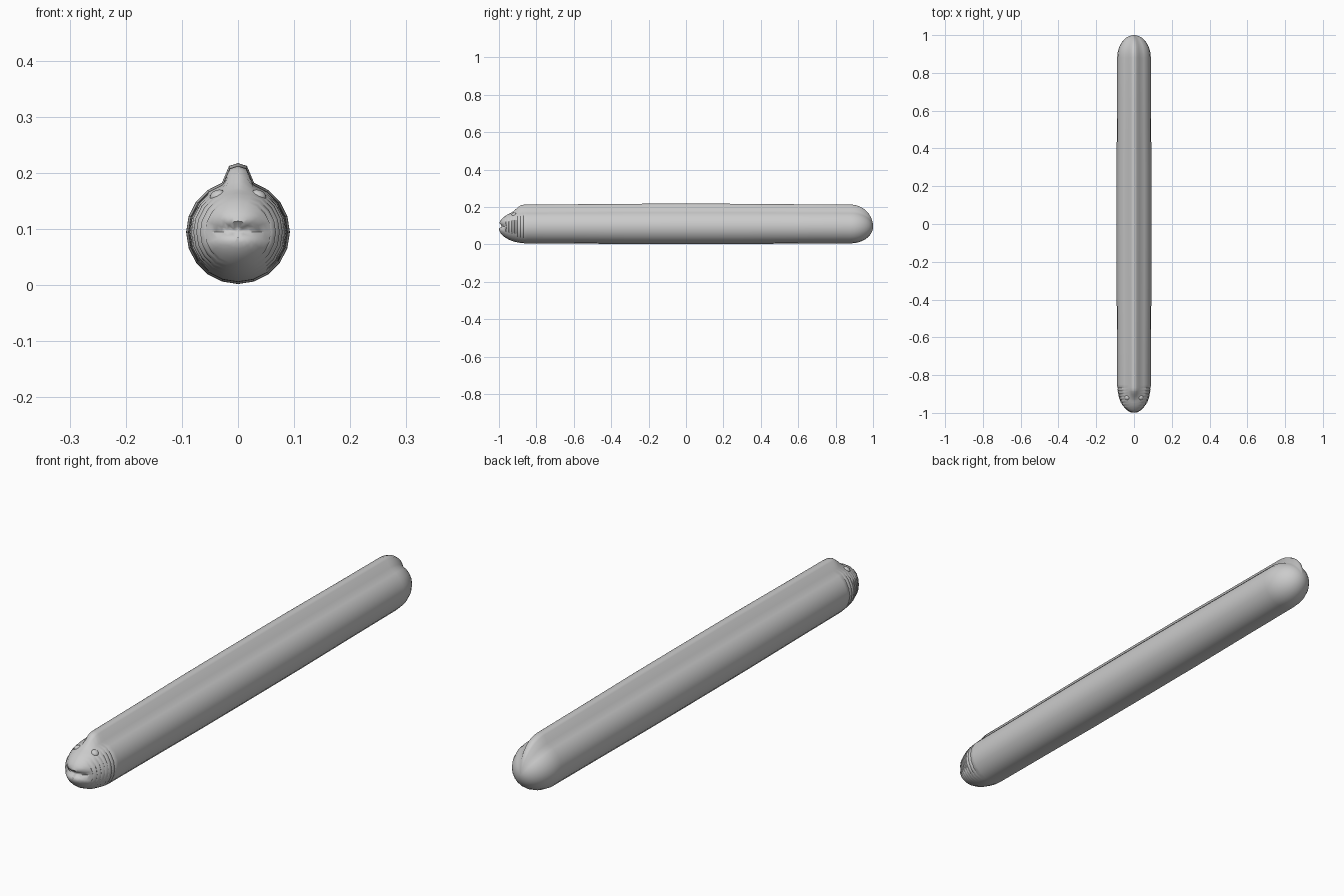
import bpy, bmesh, math

if "Cube" in bpy.data.objects:
    bpy.data.objects.remove(bpy.data.objects["Cube"])

R, ZC, SIDES = 0.0925, 0.0945, 20
NOSE, HEAD_END, TAIL_START, TAIL = -1.003, -0.85, 0.88, 1.0
GILLS = [-0.962 + 0.0155 * i for i in range(7)]


def smoothstep(a, b, t):
    t = max(0, min(1, (t - a) / (b - a)))
    return t * t * (3 - 2 * t)


def radius(y):
    # rounded snout and tail, faintly thicker middle
    r = R - 0.0035 * smoothstep(0.2, 0.85, abs(y))
    if y < HEAD_END:
        t = (HEAD_END - y) / (HEAD_END - NOSE)
    elif y > TAIL_START:
        t = (y - TAIL_START) / (TAIL - TAIL_START)
    else:
        return r
    return r * math.sqrt(max(0, 1 - t * t))


def section(y):
    # round belly plus a three-point back ridge, gill grooves in the sides
    r = radius(y)
    s = r / R
    h = smoothstep(-0.94, -0.875, y)
    pts = []
    for k in range(1, SIDES):
        a = 2 * math.pi * k / SIDES
        x, z = math.sin(a), math.cos(a)
        g = 1
        if abs(z) < 0.7 and any(abs(y - q) < 0.001 for q in GILLS):
            g = 1 - 0.003 / max(r, 0.03)
        pts.append((r * g * x, r * g * z))
    edge = R * 0.98 * (1 - h) + 0.118 * h
    top = R * (1 - h) + 0.123 * h
    ex = 0.010 * (1 - h) + 0.016 * h
    pts += [(-ex * s, edge * s), (0, top * s), (ex * s, edge * s)]
    return pts


def mouth(x, y, z):
    # horizontal notch across the snout tip
    d = 0.02 * math.exp(-((z - 0.098) / 0.010) ** 2)
    return (x, y + d * (1 - smoothstep(-0.985, -0.955, y)), z)


# stations along the body
ys = [HEAD_END + (NOSE - HEAD_END) * math.cos(math.pi / 2 * i / 14) for i in range(1, 15)]
ys = [y for y in ys if all(abs(y - g) > 0.004 for g in GILLS)]
for g in GILLS:
    ys += [g - 0.003, g, g + 0.003]
ys += [-0.6, -0.3, 0, 0.3, 0.6]
ys += [TAIL_START + (TAIL - TAIL_START) * math.sin(math.pi / 2 * i / 10) for i in range(10)]
ys.sort()

# body
bm = bmesh.new()
rings = [[bm.verts.new(mouth(x, y, ZC + z)) for x, z in section(y)] for y in ys]
n = len(rings[0])
for a, b in zip(rings, rings[1:]):
    for i in range(n):
        j = (i + 1) % n
        bm.faces.new((a[i], a[j], b[j], b[i]))
for ring, y in ((rings[0], NOSE), (rings[-1], TAIL)):
    tip = bm.verts.new(mouth(0, y, ZC))
    for i in range(n):
        bm.faces.new((ring[i], ring[(i + 1) % n], tip))
bmesh.ops.recalc_face_normals(bm, faces=bm.faces)
me = bpy.data.meshes.new("body")
bm.to_mesh(me)
bm.free()
body = bpy.data.objects.new("body", me)
bpy.context.collection.objects.link(body)
bpy.context.view_layer.objects.active = body
body.select_set(True)
bpy.ops.object.shade_smooth_by_angle(angle=math.radians(50))

# eyes
for side in (-1, 1):
    bpy.ops.mesh.primitive_uv_sphere_add(segments=16, ring_count=8, radius=1,
                                         location=(side * 0.037, -0.92, 0.160))
    eye = bpy.context.object
    eye.name = "eye_right" if side > 0 else "eye_left"
    eye.scale = (0.014, 0.013, 0.009)
    eye.rotation_euler = (0.25, side * 0.45, 0)
    bpy.ops.object.shade_smooth()
